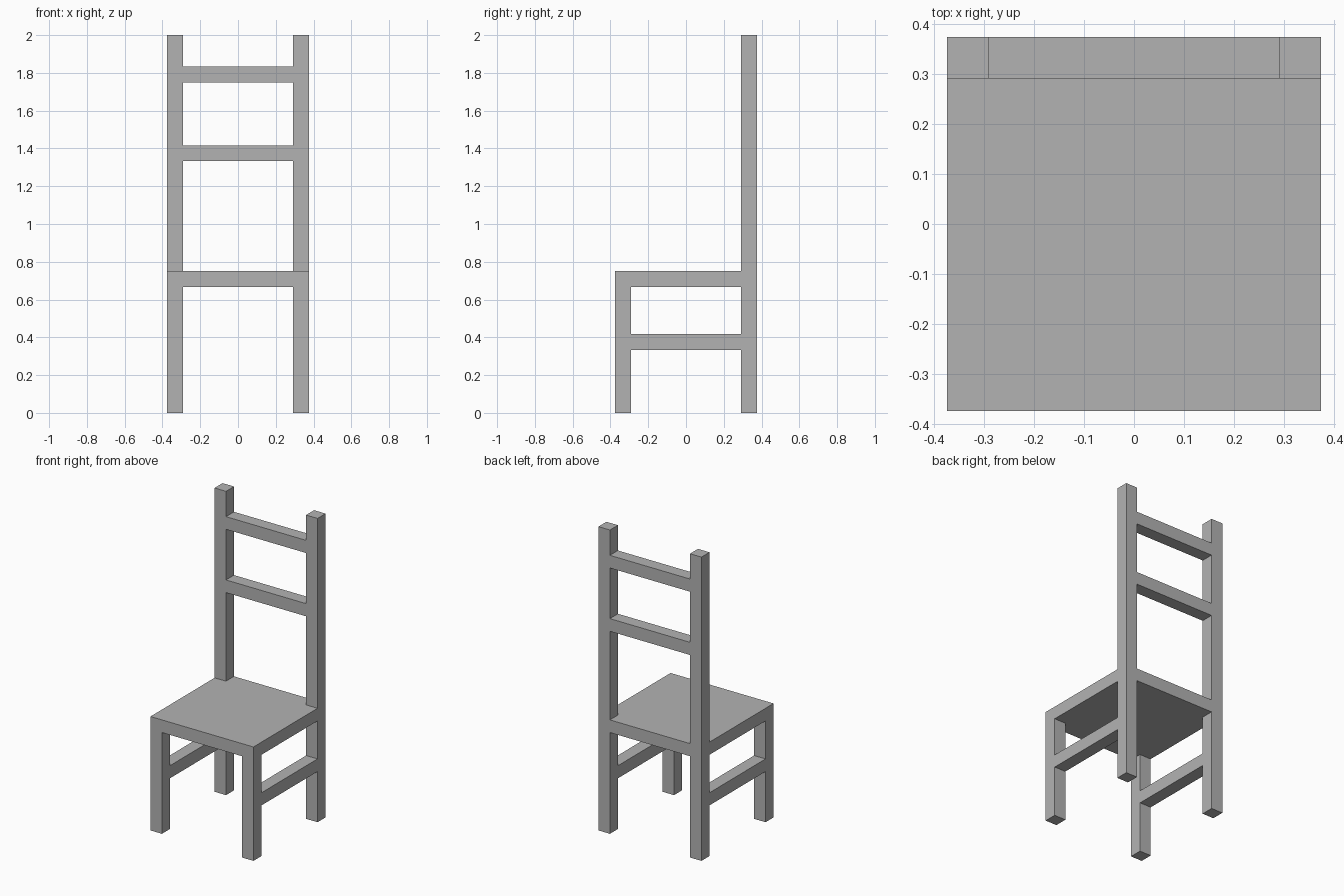
import bpy
import bmesh

default = bpy.data.objects.get("Cube")
if default:
    bpy.data.objects.remove(default, do_unlink=True)

U = 1 / 12           # timber thickness
OUT = 0.375          # outer half width
INN = OUT - U        # inner face of the posts
SEAT_TOP = 0.75
SEAT_LOW = SEAT_TOP - U

grey = bpy.data.materials.new("plain_grey")
grey.use_nodes = True
colour = (0.45, 0.45, 0.45, 1)
grey.diffuse_color = colour
bsdf = grey.node_tree.nodes["Principled BSDF"]
bsdf.inputs["Base Color"].default_value = colour
bsdf.inputs["Roughness"].default_value = 0.8


def prism(name, outline, z0, z1):
    """Extrude a flat outline upward from z0 to z1."""
    bm = bmesh.new()
    base = bm.faces.new([bm.verts.new((x, y, z0)) for x, y in outline])
    top = bmesh.ops.extrude_face_region(bm, geom=[base])["geom"]
    moved = [v for v in top if isinstance(v, bmesh.types.BMVert)]
    bmesh.ops.translate(bm, verts=moved, vec=(0, 0, z1 - z0))
    bmesh.ops.recalc_face_normals(bm, faces=bm.faces)
    mesh = bpy.data.meshes.new(name)
    bm.to_mesh(mesh)
    bm.free()
    mesh.materials.append(grey)
    obj = bpy.data.objects.new(name, mesh)
    bpy.context.collection.objects.link(obj)


def beam(name, x0, x1, y0, y1, z0, z1):
    prism(name, [(x0, y0), (x1, y0), (x1, y1), (x0, y1)], z0, z1)


# Seat slab, notched around the two back posts
prism("seat", [(-OUT, -OUT), (OUT, -OUT), (OUT, INN), (INN, INN),
               (INN, OUT), (-INN, OUT), (-INN, INN), (-OUT, INN)],
      SEAT_LOW, SEAT_TOP)

# Legs, tall back posts and side stretchers
for side, x0, x1 in (("left", INN, OUT), ("right", -OUT, -INN)):
    beam("front_leg_" + side, x0, x1, -OUT, -INN, 0, SEAT_LOW)
    beam("back_post_" + side, x0, x1, INN, OUT, 0, 2)
    beam("side_stretcher_" + side, x0, x1, -INN, INN, 4 * U, 5 * U)

# Backrest rails between the posts
for name, z in (("lower_back_rail", 16 * U), ("upper_back_rail", 21 * U)):
    beam(name, -INN, INN, INN, OUT, z, z + U)
